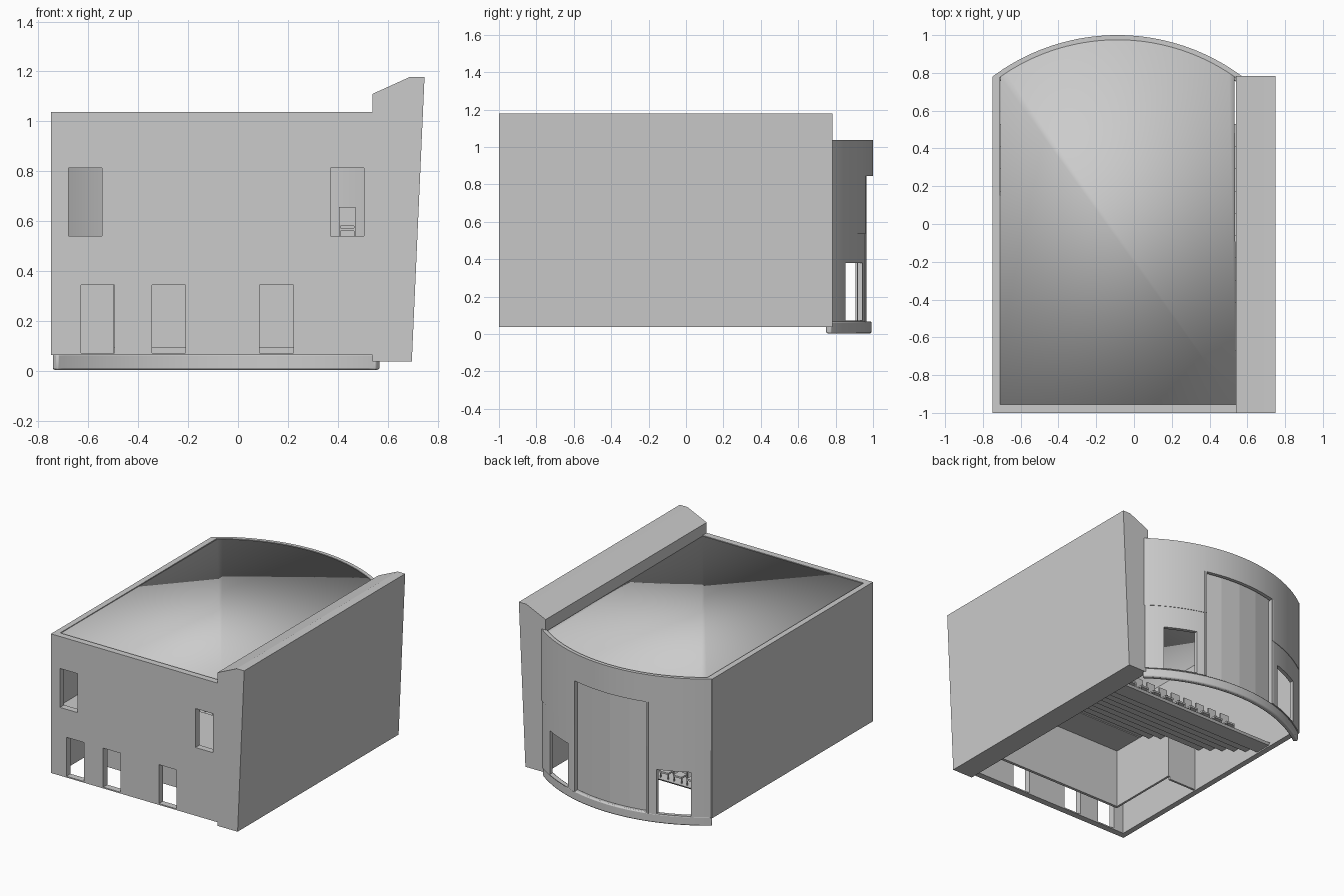
import bpy, bmesh, math

if "Cube" in bpy.data.objects:
    bpy.data.objects.remove(bpy.data.objects["Cube"])

CX, CY, R = -0.0875, -0.107, 1.107      # centre and radius of the bowed rear
HALF = 0.6417                            # half angle of the bow


def finish(bm, name, angle=25):
    bmesh.ops.recalc_face_normals(bm, faces=bm.faces)
    me = bpy.data.meshes.new(name)
    bm.to_mesh(me)
    bm.free()
    ob = bpy.data.objects.new(name, me)
    bpy.context.collection.objects.link(ob)
    if angle:
        bpy.context.view_layer.objects.active = ob
        ob.select_set(True)
        bpy.ops.object.shade_smooth_by_angle(angle=math.radians(angle))
        ob.select_set(False)
    return ob


def add_box(bm, x0, x1, y0, y1, z0, z1):
    vs = bmesh.ops.create_cube(bm, size=1)["verts"]
    for v in vs:
        v.co.x = x1 if v.co.x > 0 else x0
        v.co.y = y1 if v.co.y > 0 else y0
        v.co.z = z1 if v.co.z > 0 else z0


def boxes(name, *dims):
    bm = bmesh.new()
    for d in dims:
        add_box(bm, *d)
    return finish(bm, name, 0)


def prism(name, pts, offset, angle=25):
    """Extrude a closed 3D outline along an offset."""
    bm = bmesh.new()
    f = bm.faces.new([bm.verts.new(p) for p in pts])
    ext = bmesh.ops.extrude_face_region(bm, geom=[f])["geom"]
    bmesh.ops.translate(bm, vec=offset,
                        verts=[g for g in ext if isinstance(g, bmesh.types.BMVert)])
    return finish(bm, name, angle)


def arc(r, a0=-HALF, a1=HALF, n=40):
    return [(CX + r * math.sin(a0 + (a1 - a0) * i / n),
             CY + r * math.cos(a0 + (a1 - a0) * i / n)) for i in range(n + 1)]


def arc_wall(name, r0, r1, z0, z1, a0=-HALF, a1=HALF, n=40, angle=25):
    outline = arc(r1, a0, a1, n) + arc(r0, a0, a1, n)[::-1]
    return prism(name, [(x, y, z0) for x, y in outline], (0, 0, z1 - z0), angle)


def cut(ob, *holes):
    cutter = boxes("cutter", *holes)
    mod = ob.modifiers.new("openings", "BOOLEAN")
    mod.operation, mod.solver, mod.object = "DIFFERENCE", "EXACT", cutter
    bpy.context.view_layer.objects.active = ob
    bpy.ops.object.modifier_apply(modifier=mod.name)
    bpy.data.objects.remove(cutter)


# Thick leaning side wall
prism("leaning_wall", [(x, -1, z) for x, z in
      [(0.54, 0.037), (0.697, 0.037), (0.748, 1.178), (0.69, 1.178), (0.54, 1.11)]],
      (0, 1.783, 0), 0)

# Front wall with doors and windows
front = boxes("front_wall", (-0.75, 0.54, -1, -0.955, 0.062, 1.037))
cut(front, *[(x, x + 0.135, -1.1, -0.9, z, z + 0.273) for x, z in
             [(-0.63, 0.071), (-0.345, 0.071), (0.087, 0.071),
              (-0.68, 0.54), (0.37, 0.54)]])
boxes("left_wall", (-0.75, -0.71, -0.955, 0.782, 0.062, 1.037))

# Bowed rear wall: upper band, lower band with openings
centre_gap = (-0.365, 0.19, 0.7, 1.1, -0.1, 0.845)
upper = arc_wall("rear_wall_upper", R - 0.025, R, 0.535, 1.037)
cut(upper, centre_gap)
lower = arc_wall("rear_wall_lower", R - 0.028, R - 0.003, 0.065, 0.535)
cut(lower, centre_gap, (-0.635, -0.43, 0.7, 1.1, 0.071, 0.38),
    (0.255, 0.46, 0.7, 1.1, 0.071, 0.38))
arc_wall("rear_centre_panel", R - 0.055, R - 0.035, 0.065, 0.86,
         -0.27, 0.27, 4, 0)
boxes("rear_jambs", (-0.38, -0.365, 0.915, 0.962, 0.065, 0.845),
      (0.19, 0.205, 0.915, 0.962, 0.065, 0.845))

# Plinth under the bow, with rounded edges
plinth = arc_wall("rear_plinth", R - 0.042, R - 0.008, 0.003, 0.068)
bev = plinth.modifiers.new("soft_edges", "BEVEL")
bev.width, bev.segments, bev.limit_method = 0.008, 2, "ANGLE"

# Roof just below the rim, following the bow
inner = [p for p in arc(R - 0.025) if -0.71 < p[0] < 0.54]
prism("roof", [(-0.71, -0.955, 1.005)] + [(x, y, 1.005) for x, y in inner] +
      [(0.54, -0.955, 1.005)], (0, 0, 0.027), 180)

# Stepped seating deck with a stepped underside
ROWS, Y0, Z0, DY, DZ = 9, 0.53, 0.085, 0.118, 0.055
top = []
for i in range(ROWS):
    y = Y0 - i * DY
    top += [(y, Z0 + i * DZ), (y - DY, Z0 + i * DZ)]
under = [(y - 0.012, z - 0.014) for y, z in top]
prism("seating_steps", [(-0.71, y, z) for y, z in top + under[::-1]], (1.25, 0, 0), 0)

# Foyer ceiling and partitions
boxes("upper_floor", (-0.71, 0.54, -0.955, Y0 - ROWS * DY + 0.01, 0.505, 0.53))
boxes("foyer_partitions", (-0.5, 0.54, -0.77, -0.75, 0.09, 0.505),
      (-0.5, -0.485, -0.75, -0.23, 0.09, 0.505),
      (-0.71, -0.5, -0.245, -0.23, 0.07, 0.42))

# Rows of chairs facing the stage
bm = bmesh.new()
for r in range(ROWS):
    y, z = Y0 - r * DY - 0.06, Z0 + r * DZ
    for c in range(9):
        x = 0.438 - c * 0.104
        add_box(bm, x - 0.033, x + 0.033, y - 0.025, y + 0.04, z + 0.034, z + 0.046)
        add_box(bm, x - 0.033, x + 0.033, y - 0.033, y - 0.023, z + 0.055, z + 0.132)
        for s in (-0.033, 0.027):
            add_box(bm, x + s, x + s + 0.006, y - 0.031, y - 0.023, z, z + 0.055)
            add_box(bm, x + s, x + s + 0.006, y + 0.03, y + 0.038, z, z + 0.034)
finish(bm, "chairs", 0)
